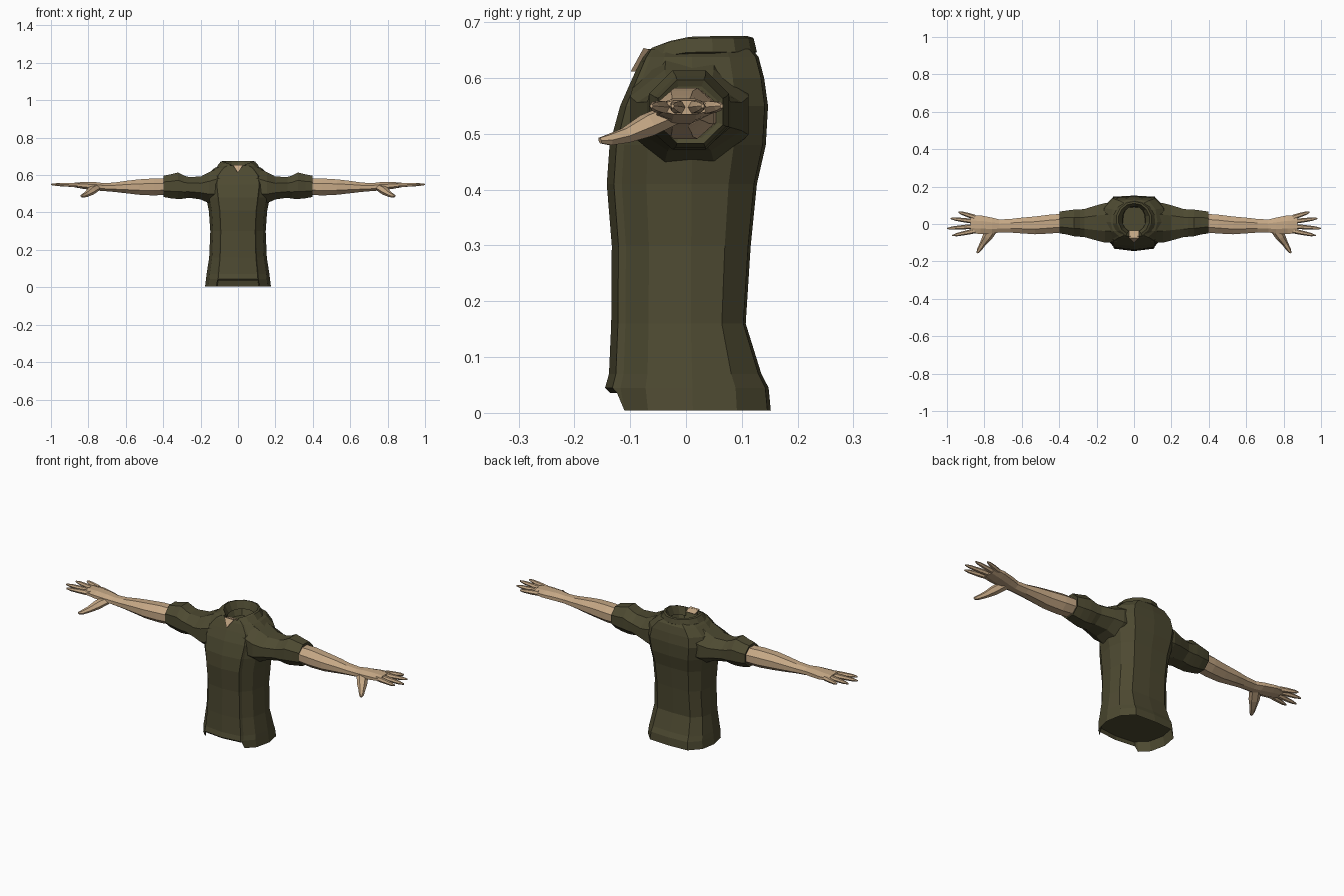
import bpy, bmesh
from math import sin, cos, pi, radians
from mathutils import Vector

if "Cube" in bpy.data.objects:
    bpy.data.objects.remove(bpy.data.objects["Cube"], do_unlink=True)


def material(name, rgb):
    m = bpy.data.materials.new(name)
    m.use_nodes = True
    color = (*rgb, 1)
    m.diffuse_color = color
    bsdf = next(n for n in m.node_tree.nodes if n.type == 'BSDF_PRINCIPLED')
    bsdf.inputs["Base Color"].default_value = color
    bsdf.inputs["Roughness"].default_value = 0.9
    return m


OLIVE = material("olive cloth", (0.075, 0.068, 0.031))
SKIN = material("skin", (0.56, 0.39, 0.235))


def loft(name, rings, mat, mirror=False):
    """Skin a list of closed rings and cap both ends."""
    bm = bmesh.new()
    rows = [[bm.verts.new(p) for p in ring] for ring in rings]
    n = len(rows[0])
    for a, b in zip(rows, rows[1:]):
        for i in range(n):
            j = (i + 1) % n
            bm.faces.new((a[i], a[j], b[j], b[i]))
    bm.faces.new(rows[0][::-1])
    bm.faces.new(rows[-1])
    bmesh.ops.recalc_face_normals(bm, faces=bm.faces)
    mesh = bpy.data.meshes.new(name)
    bm.to_mesh(mesh)
    bm.free()
    mesh.materials.append(mat)
    obj = bpy.data.objects.new(name, mesh)
    bpy.context.collection.objects.link(obj)
    if mirror:
        obj.modifiers.new("Mirror", 'MIRROR').use_mirror_merge = False
    return obj


# Shirt body: half cross-section as (width share, depth share, is front)
SECTION = [(0, 1, 1), (.62, .91, 1), (.66, .81, 1), (.9, .5, 1), (1, .08, 0),
           (.92, .6, 0), (.63, .96, 0), (0, 1, 0)]


def body_ring(z, half_width, front, back, panel_z=None):
    half = []
    for i, (wx, wy, is_front) in enumerate(SECTION):
        zz = panel_z if panel_z is not None and i < 2 else z
        half.append(Vector((wx * half_width, wy * (front if is_front else back), zz)))
    return half + [Vector((-p.x, p.y, p.z)) for p in half[-2:0:-1]]


loft("shirt_body", [
    body_ring(.052, .165, -.128, .138),
    body_ring(.004, .176, -.136, .152, panel_z=.036),
    body_ring(.045, .171, -.145, .148),
    body_ring(.07, .168, -.138, .135),
    body_ring(.16, .154, -.134, .107),
    body_ring(.3, .148, -.133, .116),
    body_ring(.41, .156, -.142, .127),
    body_ring(.48, .17, -.137, .143),
    body_ring(.55, .183, -.118, .147),
    body_ring(.6, .17, -.096, .14),
    body_ring(.638, .125, -.078, .13),
    body_ring(.652, .088, -.068, .118),
    body_ring(.6, .06, -.045, .09),
], OLIVE)


def limb_ring(x, top, bottom, front, back, sides):
    cy, cz = (front + back) / 2, (top + bottom) / 2
    ry, rz = (back - front) / 2, (top - bottom) / 2
    turn = pi / sides
    grow = 1 / cos(turn)
    return [Vector((x, cy + ry * grow * cos(turn + 2 * pi * i / sides),
                    cz + rz * grow * sin(turn + 2 * pi * i / sides)))
            for i in range(sides)]


# Sleeves with a rolled cuff
sleeve = [(.09, .646, .44, -.095, .11), (.155, .615, .45, -.1, .112),
          (.2, .592, .47, -.088, .1), (.265, .59, .479, -.07, .08),
          (.29, .598, .474, -.068, .078), (.32, .614, .472, -.066, .077),
          (.36, .604, .476, -.056, .072), (.397, .597, .483, -.05, .066),
          (.392, .585, .493, -.044, .058)]
loft("sleeve", [limb_ring(*r, 8) for r in sleeve], OLIVE, True)

# Forearm, wrist and palm
arm = [(.37, .58, .496, -.044, .055), (.45, .582, .491, -.051, .05),
       (.53, .577, .495, -.055, .04), (.6, .569, .503, -.05, .034),
       (.66, .56, .51, -.046, .027), (.72, .557, .515, -.045, .024),
       (.76, .562, .518, -.052, .034), (.82, .563, .525, -.053, .046),
       (.875, .56, .535, -.05, .046)]
loft("arm", [limb_ring(*r, 8) for r in arm], SKIN, True)


def digit(name, path):
    """Tapered six-sided tube; path holds (x, y, z, half width, half height)."""
    pts = [Vector(p[:3]) for p in path]
    along = (pts[-1] - pts[0]).normalized()
    side = along.cross(Vector((0, 0, 1))).normalized()
    up = side.cross(along)
    rings = [[c + side * p[3] * cos(pi * k / 3) + up * p[4] * sin(pi * k / 3)
              for k in range(6)] for c, p in zip(pts, path)]
    loft(name, rings, SKIN, True)


# Fingers fan out from the knuckles
fingers = {"little_finger": (.036, .939, .064), "ring_finger": (.013, .982, .03),
           "middle_finger": (-.012, 1.0, -.024), "index_finger": (-.037, .972, -.062)}
for name, (base_y, tip_x, tip_y) in fingers.items():
    base, tip = Vector((.85, base_y, .547)), Vector((tip_x, tip_y, .55))
    shape = [(0, .013, .013), (.4, .012, .012), (.8, .009, .009), (1, .003, .004)]
    digit(name, [(*base.lerp(tip, t), w, h) for t, w, h in shape])

digit("thumb", [(.755, -.025, .535, .028, .02), (.785, -.07, .515, .026, .022),
                (.81, -.108, .497, .016, .015), (.828, -.138, .489, .012, .011),
                (.838, -.154, .488, .005, .006)])

# Folded collar, open at the throat
collar = []
STEPS = 12
for i in range(STEPS + 1):
    a = radians(26 + (360 - 52) * i / STEPS)
    sx, sy = sin(a), -cos(a)
    front = max(0, -sy)
    top = .675 - .022 * front ** 2

    def at(rx, ry, z):
        return Vector((rx * sx, .025 + ry * sy, z))
    collar.append([at(.064, .07, top - .04), at(.084, .086, top),
                   at(.095, .096, top - .003),
                   at(.112 + .02 * front, .102 + .014 * front, top - .028),
                   at(.1, .092, top - .036)])
loft("collar", collar, OLIVE)

# Bare throat in the collar gap
throat = [[Vector((-.027, -.076, .654)), Vector((.027, -.076, .654)), Vector((0, -.099, .612))],
          [Vector((-.027, -.035, .642)), Vector((.027, -.035, .642)), Vector((0, -.085, .612))]]
loft("throat", throat, SKIN)
